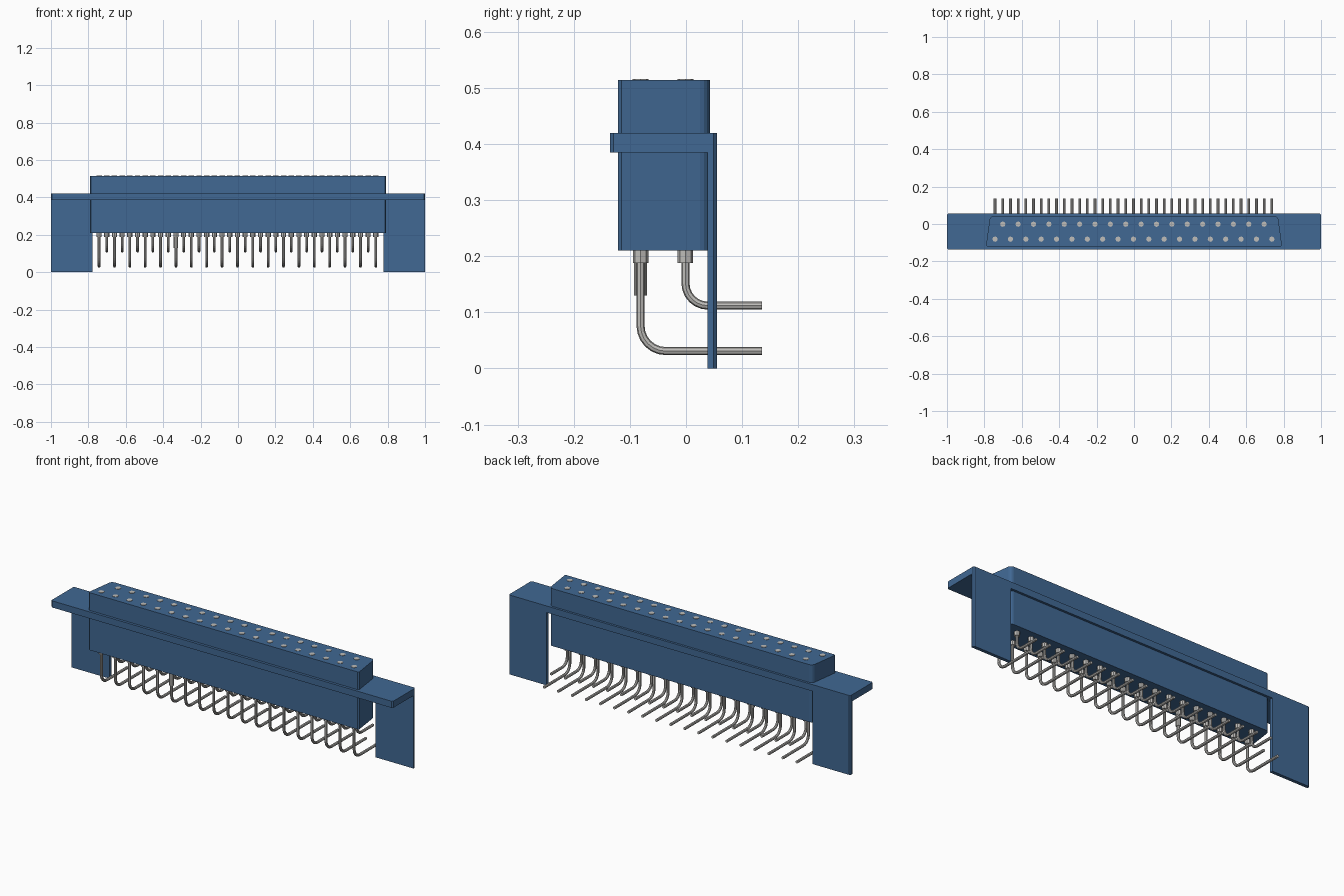
import bpy, bmesh, math

cube = bpy.data.objects.get("Cube")
if cube:
    bpy.data.objects.remove(cube, do_unlink=True)


def material(name, colour):
    m = bpy.data.materials.new(name)
    m.use_nodes = True
    m.diffuse_color = colour
    m.node_tree.nodes["Principled BSDF"].inputs["Base Color"].default_value = colour
    return m


BLUE = material("blue plastic", (0.052, 0.138, 0.292, 1))
METAL = material("grey metal", (0.52, 0.51, 0.49, 1))


def finish(name, data, mat):
    data.materials.append(mat)
    obj = bpy.data.objects.new(name, data)
    bpy.context.collection.objects.link(obj)
    return obj


def add_prism(bm, outline, z0, z1):
    """Extrude a counter-clockwise outline from z0 up to z1."""
    face = bm.faces.new([bm.verts.new((x, y, z0)) for x, y in outline])
    up = bmesh.ops.extrude_face_region(bm, geom=[face])["geom"]
    verts = [v for v in up if isinstance(v, bmesh.types.BMVert)]
    bmesh.ops.translate(bm, verts=verts, vec=(0, 0, z1 - z0))


def prisms(name, outlines, z0, z1, mat):
    bm = bmesh.new()
    for outline in outlines:
        add_prism(bm, outline, z0, z1)
    bmesh.ops.recalc_face_normals(bm, faces=bm.faces)
    mesh = bpy.data.meshes.new(name)
    bm.to_mesh(mesh)
    bm.free()
    return finish(name, mesh, mat)


def ring(cx, cy, r, sides=8):
    return [(cx + r * math.cos(i * math.tau / sides),
             cy + r * math.sin(i * math.tau / sides)) for i in range(sides)]


# Mounting flange with clipped corners
FRONT, BACK, CLIP = -0.135, 0.055, 0.006
right_half = [(1 - CLIP, FRONT), (1, FRONT + CLIP), (1, BACK - CLIP), (1 - CLIP, BACK)]
mirrored = [(-x, y) for x, y in reversed(right_half)]
prisms("mounting_flange", [right_half + mirrored], 0.385, 0.42, BLUE)

# Two legs hanging from the back edge of the flange
for side, name in ((1, "left_leg"), (-1, "right_leg")):
    leg = [(0.778, 0.038), (1, 0.038), (1, BACK - CLIP), (1 - CLIP, BACK), (0.778, BACK)]
    prisms(name, [[(side * x, y) for x, y in leg]], 0, 0.386, BLUE)

# Tapered connector body with rounded back corners
corner = 0.022
half = [(0.785, -0.121), (0.791, -0.115)]
for i in range(5):
    a = math.radians(10 + 80 * i / 4)
    half.append((0.75 + corner * math.cos(a), 0.043 - corner + corner * math.sin(a)))
body = half + [(-x, y) for x, y in reversed(half)]
prisms("connector_body", [body], 0.21, 0.514, BLUE)

# Contact rows: count, y, height of the horizontal tail, bend radius
PITCH, SHIFT, TAIL_END = 0.0822, -0.003, 0.135
ROWS = {"front": (19, -0.081, 0.031, 0.045), "back": (18, -0.001, 0.112, 0.04)}

for row, (count, y, tail, bend) in ROWS.items():
    xs = [SHIFT + (i - (count - 1) / 2) * PITCH for i in range(count)]
    prisms(row + "_sockets", [ring(x, y, 0.0145) for x in xs], 0.505, 0.516, METAL)
    prisms(row + "_collars", [ring(x, y, 0.0138) for x in xs], 0.188, 0.215, METAL)

    # Bent wire tails
    path = [(y, 0.2)]
    for i in range(7):
        a = math.radians(90 * i / 6)
        path.append((y + bend - bend * math.cos(a), tail + bend - bend * math.sin(a)))
    path.append((TAIL_END, tail))
    curve = bpy.data.curves.new(row + "_pins", "CURVE")
    curve.dimensions = "3D"
    curve.bevel_depth = 0.0072
    curve.bevel_resolution = 2
    curve.use_fill_caps = True
    for x in xs:
        spline = curve.splines.new("POLY")
        spline.points.add(len(path) - 1)
        for point, (py, pz) in zip(spline.points, path):
            point.co = (x, py, pz, 1)
        spline.use_smooth = False
    finish(row + "_pins", curve, METAL)

    # Single long sleeve on one front contact
    if row == "front":
        prisms("long_sleeve", [ring(xs[5], y, 0.0118)], 0.13, 0.19, METAL)
